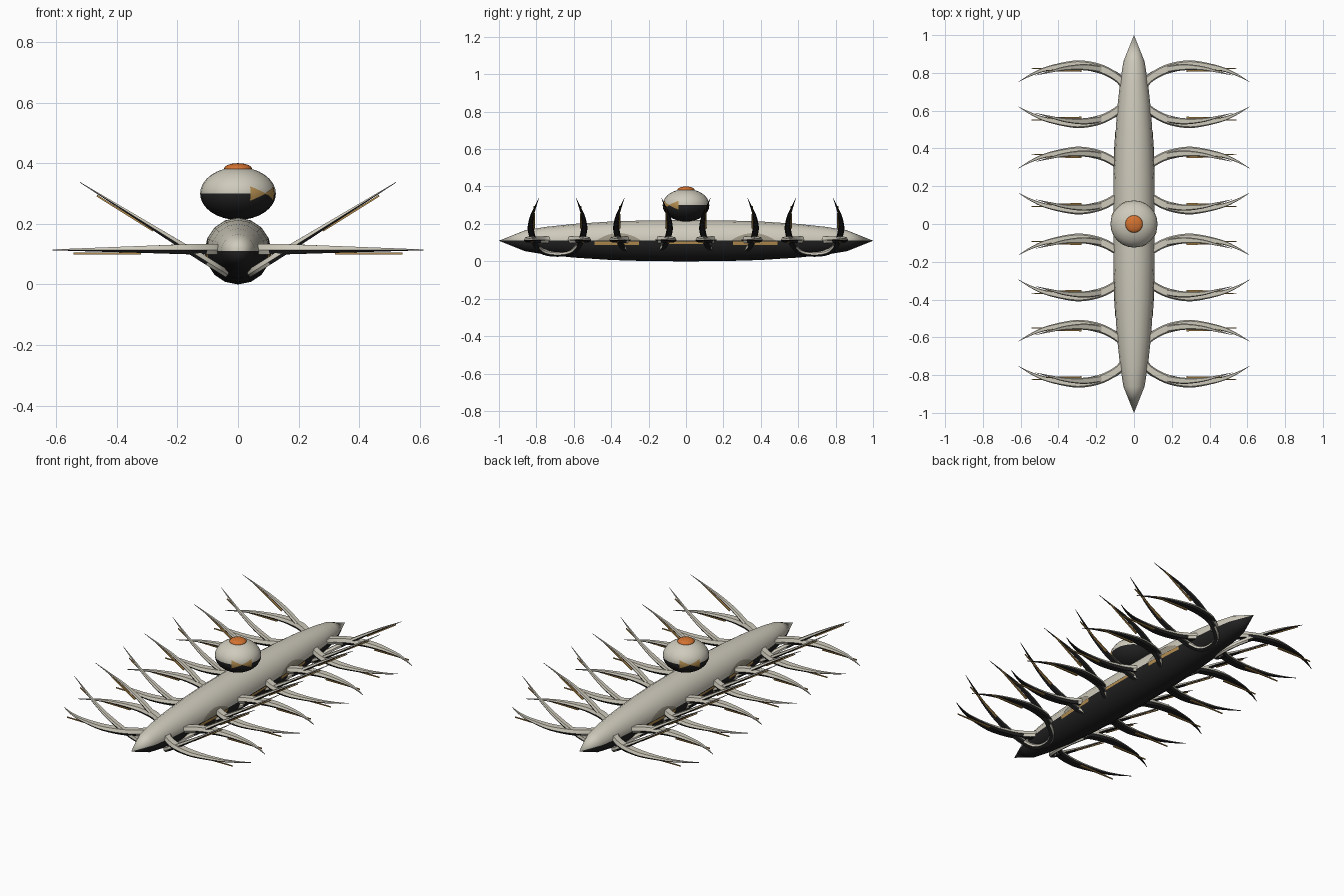
import bpy, bmesh, math
from mathutils import Vector

if "Cube" in bpy.data.objects:
    bpy.data.objects.remove(bpy.data.objects["Cube"])


def material(name, rgb):
    m = bpy.data.materials.new(name)
    m.diffuse_color = (*rgb, 1)
    m.use_nodes = True
    m.node_tree.nodes["Principled BSDF"].inputs["Base Color"].default_value = m.diffuse_color
    return m


LIGHT = material("pale_shell", (0.62, 0.59, 0.50))
BLACK = material("black_underside", (0.015, 0.015, 0.016))
ORANGE = material("orange", (0.65, 0.17, 0.03))
GOLD = material("gold", (0.46, 0.27, 0.08))
TAUPE = material("taupe", (0.33, 0.30, 0.23))
ZC = 0.11  # height of the hull axis


def finish(bm, name, mats, angle=40):
    bmesh.ops.remove_doubles(bm, verts=bm.verts, dist=1e-5)
    bmesh.ops.recalc_face_normals(bm, faces=bm.faces)
    me = bpy.data.meshes.new(name)
    bm.to_mesh(me)
    bm.free()
    for m in mats:
        me.materials.append(m)
    ob = bpy.data.objects.new(name, me)
    bpy.context.collection.objects.link(ob)
    bpy.ops.object.select_all(action='DESELECT')
    ob.select_set(True)
    bpy.context.view_layer.objects.active = ob
    bpy.ops.object.shade_smooth_by_angle(angle=math.radians(angle))
    return ob


# --- hull: spindle along y, pale above and black below
PROFILE = [(0, .11), (.2, .109), (.4, .103), (.6, .09), (.75, .074), (.86, .056), (1, 0)]


def hull_radius(y):
    y = abs(y)
    for (a, ra), (b, rb) in zip(PROFILE, PROFILE[1:]):
        if y <= b:
            return ra + (rb - ra) * (y - a) / (b - a)
    return 0


bm = bmesh.new()
N = 16
stations = [(-y, r) for y, r in PROFILE[:0:-1]] + PROFILE
rings = [[bm.verts.new((max(r, 1e-7) * math.cos(2 * math.pi * k / N), y,
                        ZC + max(r, 1e-7) * math.sin(2 * math.pi * k / N))) for k in range(N)]
         for y, r in stations]
for a, b in zip(rings, rings[1:]):
    for k in range(N):
        f = bm.faces.new((a[k], a[(k + 1) % N], b[(k + 1) % N], b[k]))
        f.material_index = 0 if k < N // 2 else 1
finish(bm, "hull", [LIGHT, BLACK])


# --- thin plates lying on the hull flanks
def flank_plate(name, mat, yc, half, lo, hi):
    for side in (1, -1):
        bm = bmesh.new()
        grid = []
        for i in range(13):
            t = -1 + i / 6
            y = yc + half * t
            row = []
            for j in range(4):
                z = lo(t) + (hi(t) - lo(t)) * j / 3
                x = math.sqrt(hull_radius(y) ** 2 - (z - ZC) ** 2) + 0.002
                row.append(bm.verts.new((side * x, y, z)))
            grid.append(row)
        for a, b in zip(grid, grid[1:]):
            for j in range(3):
                f = (a[j], b[j], b[j + 1], a[j + 1])
                bm.faces.new(f if side > 0 else f[::-1])
        me = bpy.data.meshes.new(name)
        bm.to_mesh(me)
        bm.free()
        me.materials.append(mat)
        bpy.context.collection.objects.link(bpy.data.objects.new(name, me))


for s in (1, -1):
    flank_plate("flank_arch", TAUPE, s * .36, .12, lambda t: ZC, lambda t: ZC + .001 + .04 * (1 - t * t))
    flank_plate("flank_stripe", GOLD, s * .37, .12, lambda t: .088, lambda t: .106)
flank_plate("middle_stripe", GOLD, 0, .13, lambda t: .092, lambda t: .106)


# --- pincers: crescent arms joined inside the hull
def spline(pts, steps=5):
    out = []
    for i in range(len(pts) - 1):
        p0, p1, p2, p3 = (Vector(pts[min(max(i + d, 0), len(pts) - 1)]) for d in (-1, 0, 1, 2))
        for k in range(steps):
            t = k / steps
            out.append(.5 * (2 * p1 + (p2 - p0) * t + (2 * p0 - 5 * p1 + 4 * p2 - p3) * t * t
                             + (3 * p1 - p0 - 3 * p2 + p3) * t ** 3))
    return out + [Vector(pts[-1])]


def pincer(name, half, width, height, yc, z0, tilt, side):
    path = spline([(u, -v) for u, v in half[:0:-1]] + half)
    tip = half[-1][0]
    ca, sa = math.cos(tilt), math.sin(tilt)

    def place(u, v, w):  # arm space to model space
        u -= .035
        return (side * (.035 + u * ca - w * sa), yc + v, z0 + u * sa + w * ca)

    bm = bmesh.new()
    loops = []
    for i, p in enumerate(path):
        d = (path[min(i + 1, len(path) - 1)] - path[max(i - 1, 0)]).normalized()
        n = Vector((d.y, -d.x))
        f = max(1 - max(p.x, 0) / tip, 0)
        w = width * min(1, .03 + 1.9 * f) * (.75 + .25 * min(1, p.x / .2))
        h = height * (.08 + .92 * min(1, f * 1.3))
        section = [(w, 0), (.7 * w, h), (-.7 * w, h), (-w, 0), (-.7 * w, -.75 * h), (.7 * w, -.75 * h)]
        loops.append([bm.verts.new(place(p.x + n.x * a, p.y + n.y * a, b)) for a, b in section])
    for i, (a, b) in enumerate(zip(loops, loops[1:])):
        root = path[i].x < .12
        for k in range(6):
            f = bm.faces.new((a[k], a[(k + 1) % 6], b[(k + 1) % 6], b[k]))
            f.material_index = 0 if k < 3 or (root and k in (3, 5)) else 1
    bm.faces.new(loops[0])
    bm.faces.new(loops[-1])
    finish(bm, name, [LIGHT, BLACK], 35)

    # slim gold spine under each arm
    for s in (1, -1):
        bm = bmesh.new()
        v0, u1 = max(v for _, v in half) - .018, tip - .07
        lo = -.75 * height
        corners = [(.32, v0 - .006), (u1, v0 - .002), (u1, v0 + .002), (.32, v0 + .006)]
        top = [bm.verts.new(place(u, s * v, lo + .006)) for u, v in corners]
        bot = [bm.verts.new(place(u, s * v, lo)) for u, v in corners]
        bm.faces.new(top)
        bm.faces.new(bot)
        for k in range(4):
            bm.faces.new((top[k], top[(k + 1) % 4], bot[(k + 1) % 4], bot[k]))
        finish(bm, name + "_spine", [GOLD])


FLAT = [(.045, 0), (.06, .055), (.1, .095), (.18, .135), (.3, .155), (.45, .137), (.54, .105), (.612, .065)]
RAISED = [(.045, 0), (.055, .055), (.09, .095), (.17, .125), (.3, .143), (.42, .138), (.51, .121), (.608, .1)]
for yc in (-.687, -.23, .23, .687):
    for side in (1, -1):
        pincer("level_pincer", FLAT, .025, .02, yc, .114, 0, side)
        pincer("raised_pincer", RAISED, .017, .014, yc, .033, math.radians(32), side)


# --- pod above the hull, with an orange cap
def ellipsoid(name, rx, rz, z, mats, split):
    bm = bmesh.new()
    bmesh.ops.create_uvsphere(bm, u_segments=24, v_segments=16, radius=1)
    for f in bm.faces:
        f.material_index = 1 if split and f.calc_center_median().z < 0 else 0
    for v in bm.verts:
        v.co = (v.co.x * rx, v.co.y * rx, z + v.co.z * rz)
    return finish(bm, name, mats)


ellipsoid("pod", .125, .087, .3, [LIGHT, BLACK], True)
ellipsoid("pod_cap", .046, .018, .382, [ORANGE], False)

# --- bow-tie markings on two opposite corners of the pod
for turn in (-45, 135):
    bm = bmesh.new()
    cols = []
    for i in range(13):
        t = -1 + i / 6
        az = math.radians(turn + 26 * t)
        col = []
        for j in range(5):
            dz = (j / 2 - 1) * (.001 + .023 * abs(t))
            r = .127 * math.sqrt(1 - (dz / .088) ** 2)
            col.append(bm.verts.new((r * math.cos(az), r * math.sin(az), .3 + dz)))
        cols.append(col)
    for a, b in zip(cols, cols[1:]):
        for j in range(4):
            bm.faces.new((a[j], b[j], b[j + 1], a[j + 1]))
    finish(bm, "pod_marking", [GOLD])
